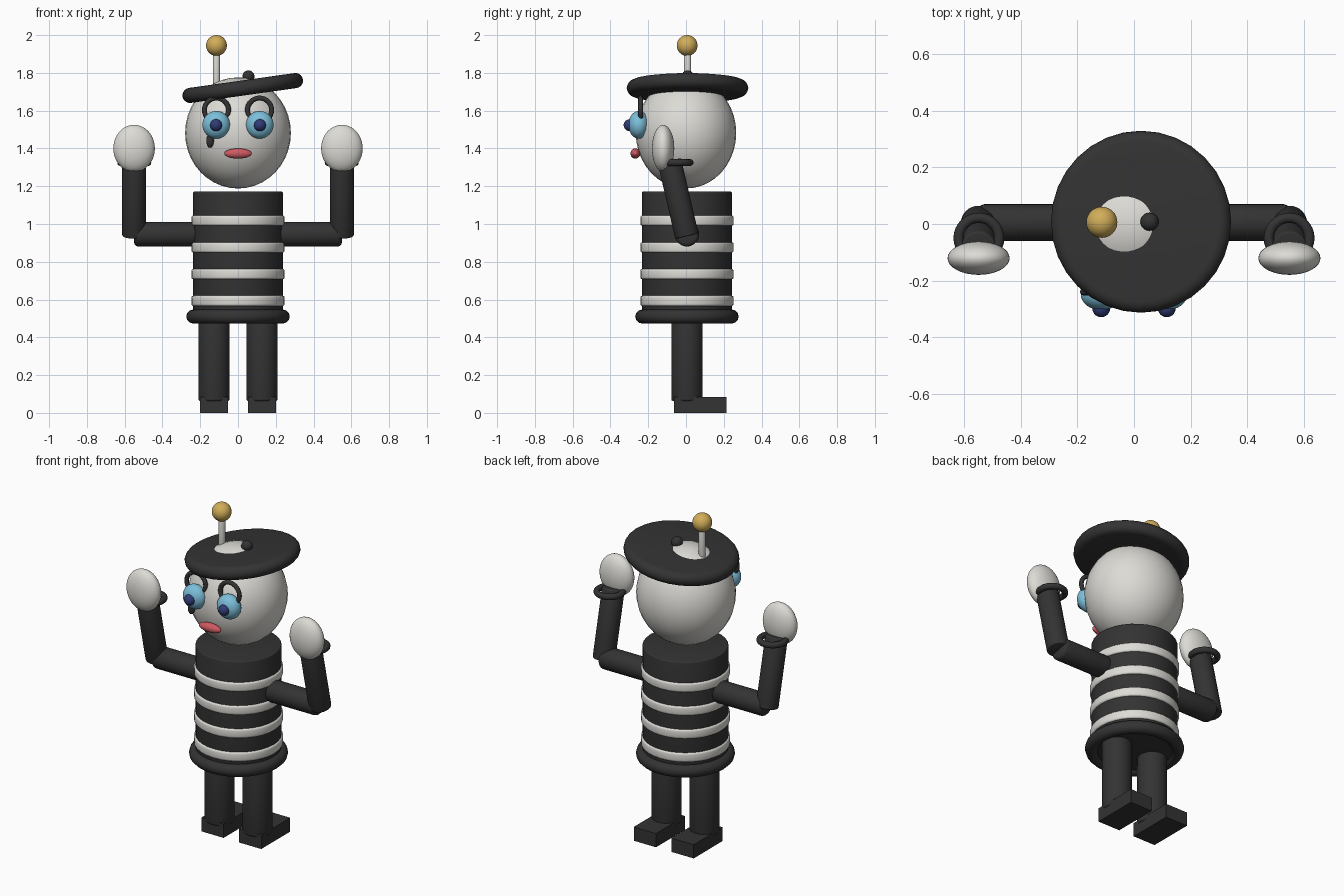
import bpy
import bmesh
import math
from mathutils import Matrix, Vector

if "Cube" in bpy.data.objects:
    bpy.data.objects.remove(bpy.data.objects["Cube"])


def material(name, rgb):
    m = bpy.data.materials.new(name)
    m.diffuse_color = (*rgb, 1)
    m.use_nodes = True
    m.node_tree.nodes["Principled BSDF"].inputs["Base Color"].default_value = m.diffuse_color
    return m


BLACK = material("charcoal", (0.033, 0.033, 0.033))
WHITE = material("off white", (0.72, 0.71, 0.67))
GOLD = material("gold", (0.64, 0.42, 0.10))
BLUE = material("sky blue", (0.20, 0.52, 0.70))
NAVY = material("navy", (0.03, 0.045, 0.18))
RED = material("lip red", (0.62, 0.10, 0.12))
Y = 0.005  # body axis


def finish(name, bm, mat, matrix):
    bmesh.ops.recalc_face_normals(bm, faces=bm.faces)
    for f in bm.faces:
        f.smooth = True
    for e in bm.edges:
        if len(e.link_faces) == 2 and e.calc_face_angle() > math.radians(40):
            e.smooth = False
    mesh = bpy.data.meshes.new(name)
    bm.to_mesh(mesh)
    bm.free()
    mesh.materials.append(mat)
    ob = bpy.data.objects.new(name, mesh)
    ob.matrix_world = matrix
    bpy.context.collection.objects.link(ob)
    return ob


def ellipsoid(name, mat, centre, radii):
    bm = bmesh.new()
    bmesh.ops.create_uvsphere(bm, u_segments=32, v_segments=20, radius=1)
    bmesh.ops.scale(bm, vec=radii, verts=bm.verts)
    return finish(name, bm, mat, Matrix.Translation(centre))


def lathe(name, mat, profile, matrix, closed=False, seg=32):
    """Spin (radius, z) points about the local z axis."""
    bm = bmesh.new()
    rings = []
    for i in range(seg):
        a = 2 * math.pi * i / seg
        rings.append([bm.verts.new((r * math.cos(a), r * math.sin(a), z)) for r, z in profile])
    n = len(profile)
    for i in range(seg):
        a, b = rings[i], rings[(i + 1) % seg]
        for j in range(n if closed else n - 1):
            k = (j + 1) % n
            bm.faces.new((a[j], b[j], b[k], a[k]))
    if not closed:
        bm.faces.new([r[0] for r in rings])
        bm.faces.new([r[-1] for r in rings])
    return finish(name, bm, mat, matrix)


def ring(name, mat, centre, major, minor, rot=None):
    prof = [(major + minor * math.cos(2 * math.pi * i / 12),
             minor * math.sin(2 * math.pi * i / 12)) for i in range(12)]
    return lathe(name, mat, prof, Matrix.Translation(centre) @ (rot or Matrix()), True)


def rod(name, mat, start, end, r, bevel=0.012):
    """Cylinder between two points with softened rims."""
    start, end = Vector(start), Vector(end)
    d = end - start
    h = d.length
    b = bevel
    arc = [(r - b + b * math.sin(t), b - b * math.cos(t))
           for t in (0, math.pi / 6, math.pi / 3, math.pi / 2)]
    prof = arc + [(x, h - z) for x, z in reversed(arc)]
    return lathe(name, mat, prof, Matrix.Translation(start) @
                 d.to_track_quat('Z', 'Y').to_matrix().to_4x4())


# Striped torso with hem
rod("torso", BLACK, (0, Y, 0.49), (0, Y, 1.172), 0.238, 0.008)
for i, z in enumerate((0.593, 0.735, 0.876, 1.018)):
    rod(f"shirt_stripe_{i + 1}", WHITE, (0, Y, z - 0.028), (0, Y, z + 0.028), 0.247, 0.012)
ring("shirt_hem", BLACK, (0, Y, 0.51), 0.237, 0.037)

# Head and face
ellipsoid("head", WHITE, (0, 0, 1.482), (0.28, 0.266, 0.294))
ellipsoid("lips", RED, (0, -0.268, 1.373), (0.073, 0.026, 0.027))
ellipsoid("tear_mark", BLACK, (-0.148, -0.237, 1.44), (0.02, 0.02, 0.036))
upright = Matrix.Rotation(math.pi / 2, 4, 'X')

for side, s in (("left", -1), ("right", 1)):
    # Eyes
    ellipsoid(f"{side}_eye", BLUE, (s * 0.115, -0.25, 1.525), (0.073, 0.055, 0.073))
    ellipsoid(f"{side}_pupil", NAVY, (s * 0.116, -0.297, 1.523), (0.032, 0.033, 0.032))
    ring(f"{side}_brow", BLACK, (s * 0.114, -0.24, 1.603), 0.064, 0.013, upright)

    # Arms
    rod(f"{side}_upper_arm", BLACK, (s * 0.2, Y, 0.946), (s * 0.55, Y, 0.946), 0.065, 0.02)
    rod(f"{side}_forearm", BLACK, (s * 0.55, Y, 0.935), (s * 0.55, -0.088, 1.335), 0.063, 0.008)
    ring(f"{side}_cuff", BLACK, (s * 0.549, -0.05, 1.325), 0.072, 0.018)
    ellipsoid(f"{side}_hand", WHITE, (s * 0.55, -0.121, 1.4), (0.11, 0.059, 0.125))

    # Legs and feet
    rod(f"{side}_leg", BLACK, (s * 0.127, Y, 0.063), (s * 0.127, Y, 0.51), 0.083, 0.01)
    bm = bmesh.new()
    bmesh.ops.create_cube(bm, size=1)
    bmesh.ops.scale(bm, vec=(0.15, 0.279, 0.084), verts=bm.verts)
    finish(f"{side}_foot", bm, BLACK, Matrix.Translation((s * 0.127, 0.075, 0.042)))

# Tilted flat cap: the crown of the head shows through it
tilt = Matrix.Translation((0.025, 0.008, 1.72)) @ Matrix.Rotation(math.radians(-8), 4, 'Y')
rim = [(0.282 + 0.04 * math.cos(t), 0.04 * math.sin(t))
       for t in (math.pi * (i / 10 - 0.5) for i in range(11))]
lathe("cap", BLACK, rim, tilt)
ellipsoid("cap_nub", BLACK, (0.055, 0.008, 1.781), (0.032, 0.032, 0.032))

# Antenna
rod("antenna_stem", WHITE, (-0.114, 0.008, 1.72), (-0.114, 0.008, 1.92), 0.019, 0.002)
ellipsoid("antenna_ball", GOLD, (-0.114, 0.006, 1.945), (0.055, 0.055, 0.055))
